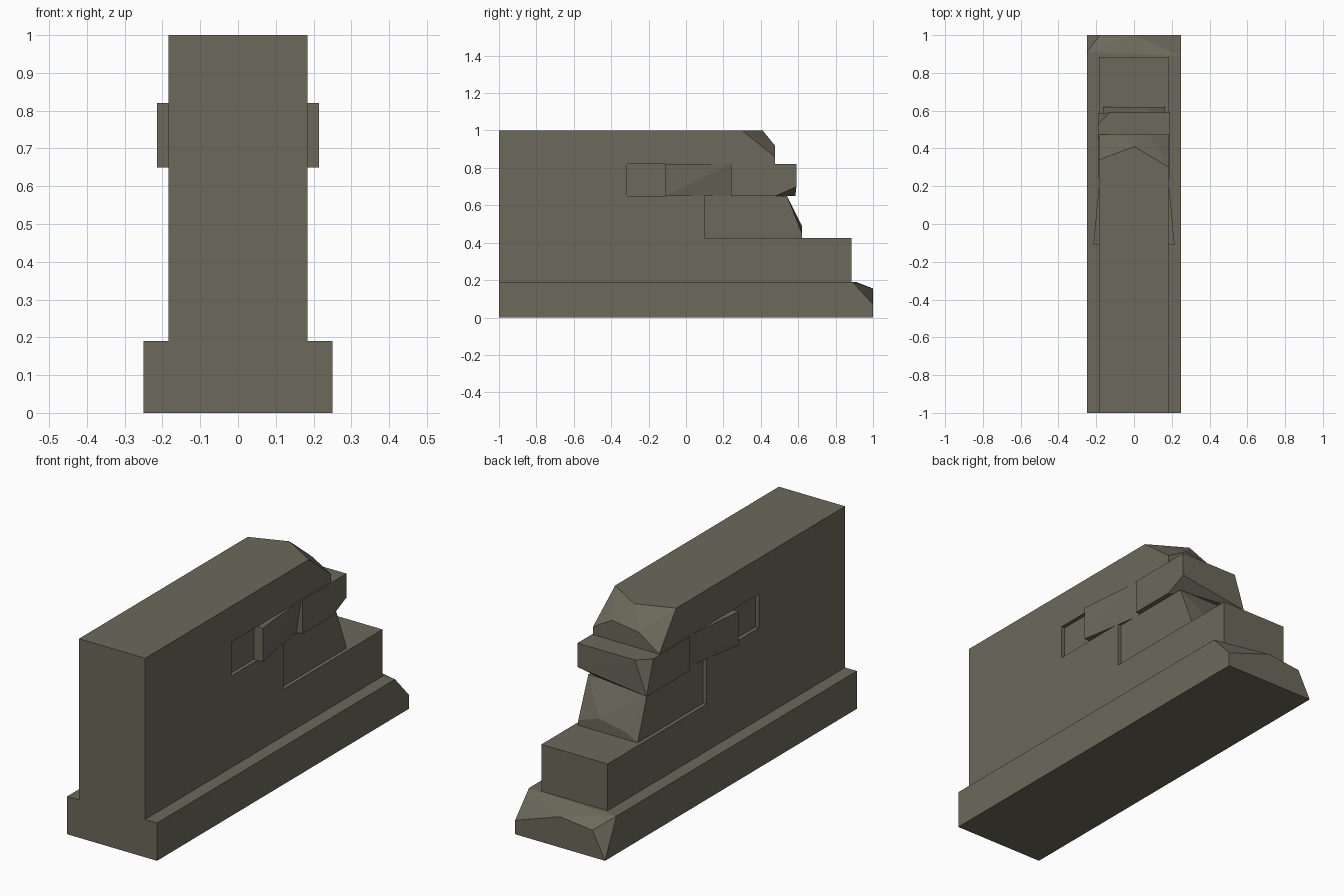
import bpy, bmesh

if "Cube" in bpy.data.objects:
    bpy.data.objects.remove(bpy.data.objects["Cube"])

stone = bpy.data.materials.new("weathered_stone")
stone.diffuse_color = (0.15, 0.14, 0.105, 1)
stone.use_nodes = True
stone.node_tree.nodes["Principled BSDF"].inputs["Base Color"].default_value = stone.diffuse_color


def finish(name, bm):
    bmesh.ops.recalc_face_normals(bm, faces=bm.faces)
    mesh = bpy.data.meshes.new(name)
    bm.to_mesh(mesh)
    bm.free()
    mesh.materials.append(stone)
    obj = bpy.data.objects.new(name, mesh)
    bpy.context.collection.objects.link(obj)
    return obj


def hull(name, points):
    """Chipped stone block: convex hull of its corners."""
    bm = bmesh.new()
    for p in points:
        bm.verts.new(p)
    res = bmesh.ops.convex_hull(bm, input=bm.verts)
    junk = {v for v in res["geom_interior"] + res["geom_unused"]
            if isinstance(v, bmesh.types.BMVert)}
    bmesh.ops.delete(bm, geom=list(junk), context='VERTS')
    bmesh.ops.dissolve_limit(bm, angle_limit=0.01, verts=bm.verts, edges=bm.edges)
    return finish(name, bm)


def pair(x, y, z):
    return [(x, y, z), (-x, y, z)]


def extrude_profile(name, profile, half):
    """Side profile (y, z) extruded across the wall thickness."""
    bm = bmesh.new()
    face = bm.faces.new([bm.verts.new((-half, y, z)) for y, z in profile])
    res = bmesh.ops.extrude_face_region(bm, geom=[face])
    verts = [v for v in res["geom"] if isinstance(v, bmesh.types.BMVert)]
    bmesh.ops.translate(bm, verts=verts, vec=(2 * half, 0, 0))
    return finish(name, bm)


W = 0.184

# Plinth with a broken rear end
hull("plinth", pair(.25, -1, 0) + pair(.25, -1, .19) + pair(.25, 1, 0) + [
    (.25, .89, .19), (-.25, .91, .19),
    (.25, 1, .07), (0, 1, .155), (-.18, 1, .135)])

# Main wall, stepped where the loose courses sit
extrude_profile("wall", [
    (-1, .19), (.885, .19), (.885, .425), (.1, .425), (.1, .65),
    (-.315, .65), (-.315, .82), (0, .82), (0, 1), (-1, 1)], W)

# Top course with broken end
hull("top_course", pair(W, 0, .82) + pair(W, 0, 1) + pair(W, .475, .82) + [
    (W, .30, 1), (0, .41, 1), (-W, .34, 1),
    (W, .475, .86), (.08, .475, .92), (-.07, .475, .90)])

# Recessed lower course with broken end
hull("recessed_course", pair(.165, .1, .425) + pair(.165, .1, .65)
     + pair(.165, .62, .425) + pair(.165, .575, .54) + pair(.165, .54, .65)
     + [(.165, .62, .45), (.05, .62, .49), (-.1, .62, .46)])

# Sunken gap left beside the shifted brick
extrude_profile("brick_gap", [(-.315, .65), (-.11, .65), (-.11, .82), (-.315, .82)], .165)

# Shifted brick, turned so its front corners stand out of the wall
hull("shifted_brick", pair(.215, -.11, .65) + pair(.215, -.11, .82)
     + pair(.157, .24, .65) + pair(.182, .24, .82))

# End brick with chipped corners
hull("end_brick", pair(.19, .24, .65) + pair(.19, .24, .82) + [
    (.19, .59, .82), (-.13, .59, .82), (-.19, .53, .82),
    (.19, .59, .70), (.19, .48, .65), (.1, .54, .65), (-.19, .585, .65)])
